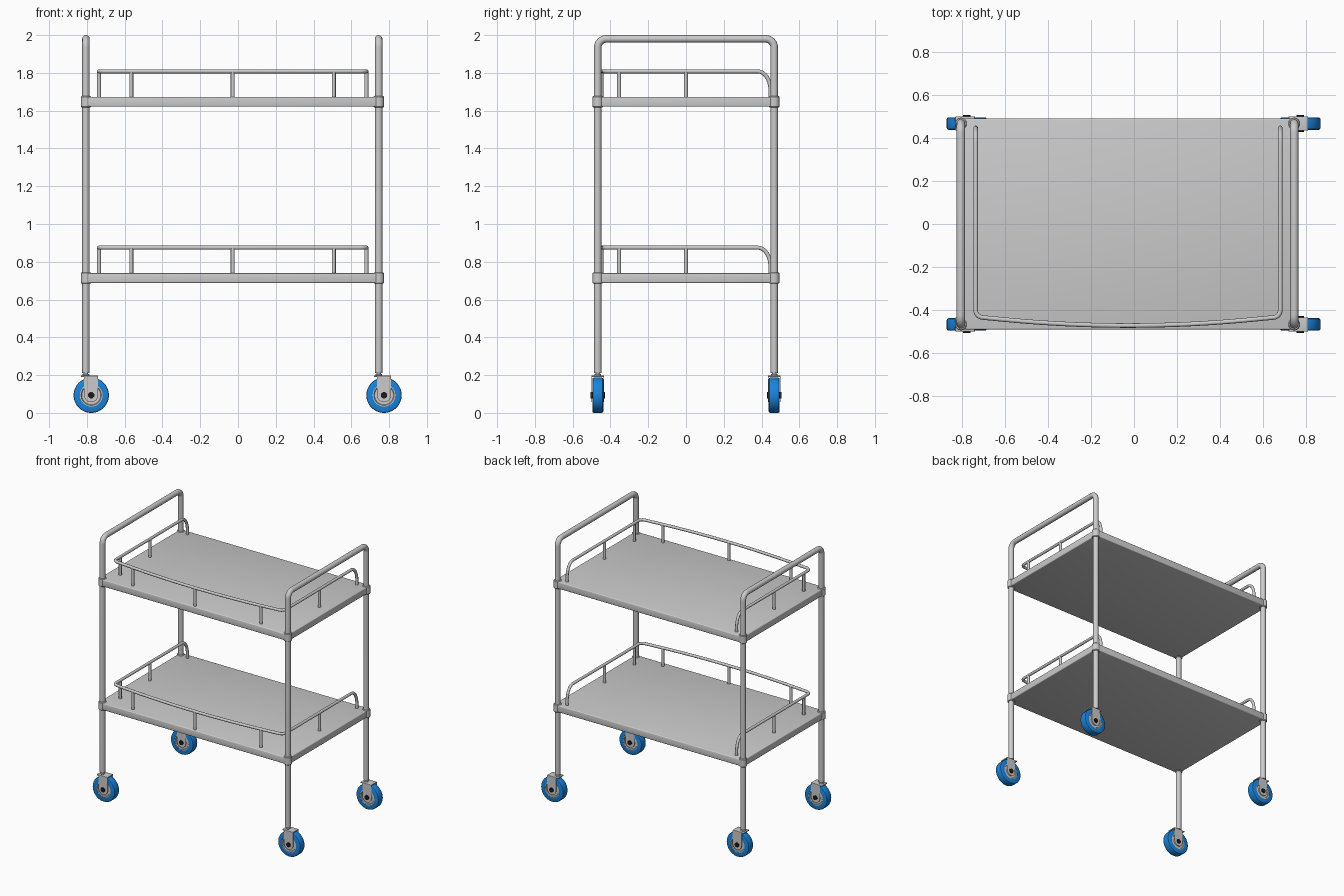
import bpy, bmesh, math
from mathutils import Vector, Matrix

if "Cube" in bpy.data.objects:
    bpy.data.objects.remove(bpy.data.objects["Cube"])

XL, XR, YP = -0.805, 0.745, 0.467      # post positions
XC = (XL + XR) / 2


def material(name, rgb):
    m = bpy.data.materials.new(name)
    m.diffuse_color = (*rgb, 1)
    m.use_nodes = True
    m.node_tree.nodes["Principled BSDF"].inputs["Base Color"].default_value = m.diffuse_color
    return m


BLUE = material("blue_rubber", (0.01, 0.23, 0.72))
BLACK = material("black_axle", (0.01, 0.01, 0.01))


def finish(bm, name, mat=None):
    bmesh.ops.recalc_face_normals(bm, faces=bm.faces)
    me = bpy.data.meshes.new(name)
    bm.to_mesh(me)
    bm.free()
    ob = bpy.data.objects.new(name, me)
    bpy.context.collection.objects.link(ob)
    if mat:
        me.materials.append(mat)
    bpy.ops.object.select_all(action='DESELECT')
    bpy.context.view_layer.objects.active = ob
    ob.select_set(True)
    bpy.ops.object.shade_smooth_by_angle(angle=math.radians(35))
    return ob


def box(name, lo, hi, bevel=0):
    lo, hi = Vector(lo), Vector(hi)
    bm = bmesh.new()
    bmesh.ops.create_cube(bm, size=1, matrix=Matrix.Translation((lo + hi) / 2) @ Matrix.Diagonal((*(hi - lo), 1)))
    if bevel:
        bmesh.ops.bevel(bm, geom=bm.edges[:], offset=bevel, segments=3, profile=0.5, affect='EDGES')
    return finish(bm, name)


def lathe(name, profile, loc, axis='Z', mat=None, steps=40):
    """Spin a (radius, height) profile around an axis through loc."""
    bm = bmesh.new()
    vs = [bm.verts.new((r, 0, h)) for r, h in profile]
    es = [bm.edges.new((vs[i], vs[(i + 1) % len(vs)])) for i in range(len(vs))]
    bmesh.ops.spin(bm, geom=vs + es, cent=(0, 0, 0), axis=(0, 0, 1), angle=2 * math.pi, steps=steps)
    bmesh.ops.remove_doubles(bm, verts=bm.verts[:], dist=1e-5)
    if axis == 'Y':
        bm.transform(Matrix.Rotation(math.pi / 2, 4, 'X'))
    bm.transform(Matrix.Translation(loc))
    return finish(bm, name, mat)


def rod(name, r, h0, h1, loc, axis='Z', mat=None, steps=20, c=0.0):
    return lathe(name, [(0, h0), (r - c, h0), (r, h0 + c), (r, h1 - c), (r - c, h1), (0, h1)]
                 if c else [(0, h0), (r, h0), (r, h1), (0, h1)], loc, axis, mat, steps)


def tube(name, pts, radius):
    cu = bpy.data.curves.new(name, 'CURVE')
    cu.dimensions = '3D'
    cu.bevel_depth = radius
    cu.bevel_resolution = 4
    cu.use_fill_caps = True
    sp = cu.splines.new('POLY')
    sp.points.add(len(pts) - 1)
    for p, co in zip(sp.points, pts):
        p.co = (*co, 1)
    ob = bpy.data.objects.new(name, cu)
    bpy.context.collection.objects.link(ob)
    bpy.ops.object.select_all(action='DESELECT')
    bpy.context.view_layer.objects.active = ob
    ob.select_set(True)
    bpy.ops.object.convert(target='MESH')
    bpy.ops.object.shade_smooth_by_angle(angle=math.radians(40))


def arc(c, u, v, n=8):
    """Quarter ellipse from c+u to c+v."""
    c, u, v = Vector(c), Vector(u), Vector(v)
    return [c + u * math.cos(t) + v * math.sin(t) for t in (math.pi / 2 * i / n for i in range(n + 1))]


# End frames: post, handle and post in one bent tube
for side, x in (("left", XL), ("right", XR)):
    R, top = 0.045, 1.98
    pts = [Vector((x, -YP, 0.212))]
    pts += arc((x, -YP + R, top - R), (0, -R, 0), (0, 0, R))
    pts += arc((x, YP - R, top - R), (0, 0, R), (0, R, 0))
    pts.append(Vector((x, YP, 0.212)))
    tube(f"{side}_frame", pts, 0.02)


# Shelves with corner collars and guard rails
def guard_rail(level, z):
    hz, xl, xr = z + 0.135, -0.736, 0.68
    cx, hw, yc, sag, R = (xl + xr) / 2, (xr - xl) / 2, -0.43, 0.042, 0.035

    def front_y(x):
        return yc - sag * (1 - ((x - cx) / hw) ** 2)

    # half path: back foot, bend, side run, front corner
    half = [Vector((xl, 0.447, z - 0.01))]
    half += arc((xl, 0.38, hz - 0.1), (0, 0.067, 0), (0, 0, 0.1))
    half += arc((xl + R, yc + R - 0.005, hz), (-R, 0, 0), (0, -R, 0))
    other = [Vector((2 * cx - p.x, p.y, p.z)) for p in reversed(half)]
    bow = [Vector((cx + hw * t, front_y(cx + hw * t), hz)) for t in (i / 12 for i in range(-10, 11))]
    tube(f"{level}_guard_rail", half + bow + other, 0.0105)
    feet = [(x, front_y(x)) for x in (-0.565, cx, 0.507)]
    feet += [(x, y) for x in (xl, xr) for y in (-0.354, 0.0)]
    for x, y in feet:
        rod(f"{level}_rail_support", 0.0105, z - 0.005, hz, (x, y, 0), steps=14)


for level, z in (("lower", 0.74), ("upper", 1.673)):
    box(f"{level}_shelf", (XL - 0.018, -0.49, z - 0.052), (XR + 0.018, 0.49, z), 0.006)
    for x in (XL, XR):
        for y in (-YP, YP):
            rod(f"{level}_collar", 0.0275, z - 0.056, z + 0.004, (x, y, 0), steps=28, c=0.004)
    guard_rail(level, z)


# Casters, trailing slightly towards +x
def caster(px, y):
    c = (px + 0.028, y, 0.0935)
    rod("caster_stem", 0.012, 0.19, 0.22, (px, y, 0))
    rod("caster_stem_nut", 0.018, 0.196, 0.207, (px, y, 0), c=0.003)
    w = 0.029
    lathe("caster_tire", [(0.06, -w), (0.086, -w), (0.0915, -w + 0.003), (0.0935, -w + 0.008),
                          (0.0935, w - 0.008), (0.0915, w - 0.003), (0.086, w), (0.06, w)], c, 'Y', BLUE, 48)
    lathe("caster_hub", [(0, -0.027), (0.03, -0.027), (0.034, -0.022), (0.05, -0.022), (0.054, -0.028),
                         (0.061, -0.028), (0.061, 0.028), (0.054, 0.028), (0.05, 0.022), (0.034, 0.022),
                         (0.03, 0.027), (0, 0.027)], c, 'Y')
    rod("caster_axle", 0.017, -0.039, 0.039, c, 'Y', BLACK)
    # fork: top plate and two round-ended cheeks
    box("caster_fork_top", (px - 0.026, y - 0.033, 0.189), (c[0] + 0.037, y + 0.033, 0.197), 0.002)
    for s in (-1, 1):
        bm = bmesh.new()
        r, y0 = 0.037, y + s * 0.0295
        ring = [(c[0] - r, 0.193)]
        ring += [(c[0] - r * math.cos(math.pi * i / 16), c[2] - r * math.sin(math.pi * i / 16)) for i in range(17)]
        ring.append((c[0] + r, 0.193))
        f = bm.faces.new([bm.verts.new((x, y0, z)) for x, z in ring])
        ext = bmesh.ops.extrude_face_region(bm, geom=[f])["geom"]
        bmesh.ops.translate(bm, vec=(0, s * 0.0035, 0), verts=[g for g in ext if isinstance(g, bmesh.types.BMVert)])
        finish(bm, "caster_fork_cheek")


for x in (XL, XR):
    for y in (-YP, YP):
        caster(x, y)
